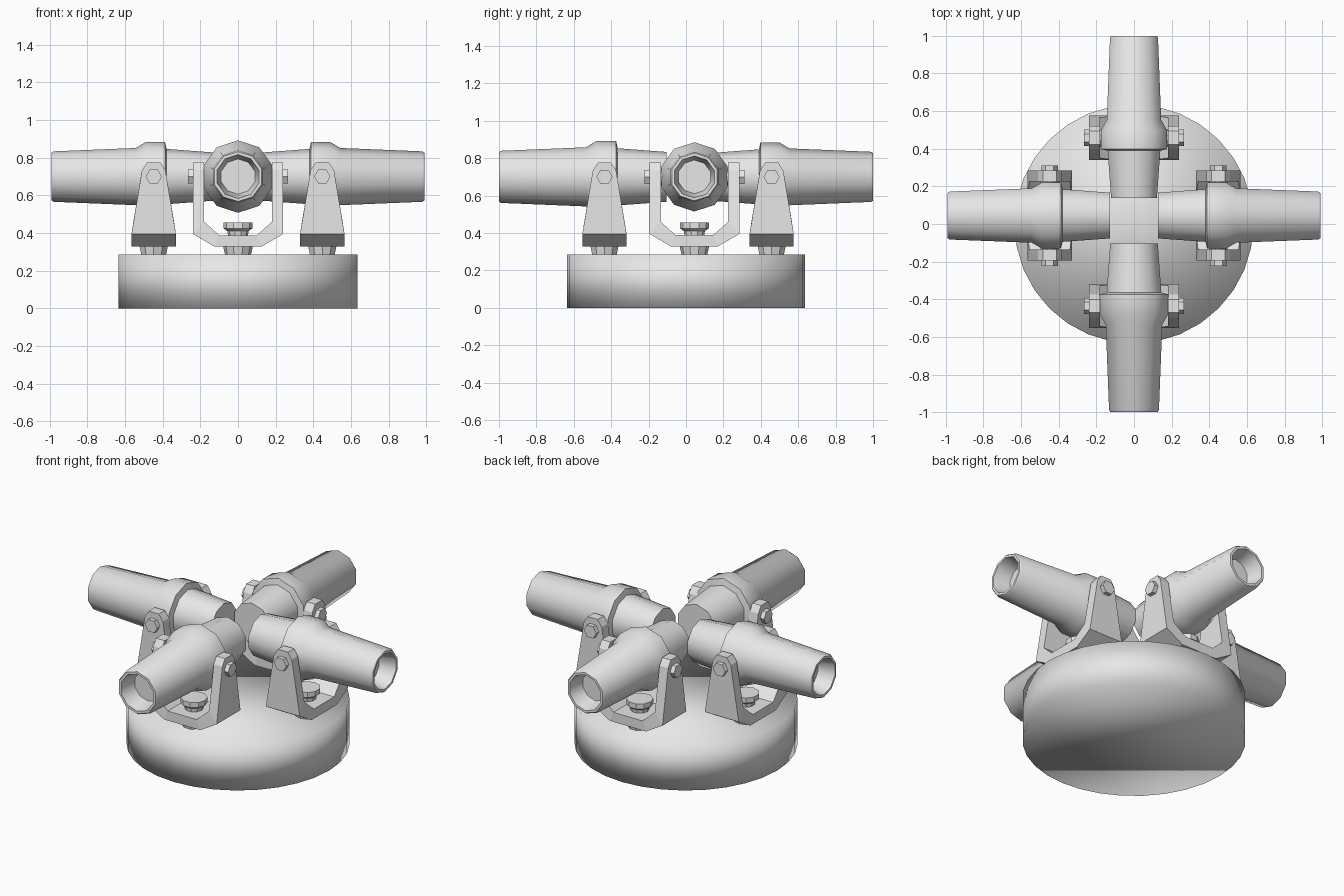
import bpy, bmesh, math
from mathutils import Matrix

if "Cube" in bpy.data.objects:
    bpy.data.objects.remove(bpy.data.objects["Cube"])

grey = bpy.data.materials.new("plain_grey")
grey.diffuse_color = (0.8, 0.8, 0.8, 1)
grey.use_nodes = True
grey.node_tree.nodes["Principled BSDF"].inputs["Base Color"].default_value = grey.diffuse_color


def finish(bm, name, matrix, smooth=None):
    bmesh.ops.recalc_face_normals(bm, faces=bm.faces)
    me = bpy.data.meshes.new(name)
    bm.to_mesh(me)
    bm.free()
    me.materials.append(grey)
    ob = bpy.data.objects.new(name, me)
    bpy.context.collection.objects.link(ob)
    ob.matrix_world = matrix
    if smooth:
        bpy.ops.object.select_all(action='DESELECT')
        ob.select_set(True)
        bpy.context.view_layer.objects.active = ob
        bpy.ops.object.shade_smooth_by_angle(angle=math.radians(smooth))
    return ob


def skin(bm, loops):
    """Bridge equal loops of points and cap both ends."""
    rings = [[bm.verts.new(p) for p in lp] for lp in loops]
    n = len(rings[0])
    for a, b in zip(rings, rings[1:]):
        for i in range(n):
            j = (i + 1) % n
            bm.faces.new((a[i], a[j], b[j], b[i]))
    bm.faces.new(rings[0])
    bm.faces.new(rings[-1])


def lathe(bm, profile, sides, axis, phase=0.0):
    """Closed turned shape from (position, radius) pairs along an axis."""
    loops = []
    for t, r in profile:
        lp = []
        for i in range(sides):
            a = phase + 2 * math.pi * i / sides
            u, v = r * math.cos(a), r * math.sin(a)
            lp.append({'x': (t, u, v), 'y': (u, -t, v), 'z': (u, v, t)}[axis])
        loops.append(lp)
    skin(bm, loops)


# round base, smooth all over
bm = bmesh.new()
lathe(bm, [(0, 0.635), (0.286, 0.635)], 32, 'z')
base = finish(bm, "base", Matrix())
for p in base.data.polygons:
    p.use_smooth = True

BARREL = [(-0.32, 0.128), (-0.068, 0.147), (-0.06, 0.185), (0.04, 0.185),
          (0.095, 0.152), (0.532, 0.134), (0.542, 0.127), (0.542, 0.112),
          (0.44, 0.09)]
PIVOT_Z = 0.70


def half_width(z):
    """Yoke arm narrows towards the top."""
    if z < 0.4:
        return 0.118
    if z < 0.735:
        return 0.118 + (z - 0.4) / 0.335 * (0.062 - 0.118)
    return 0.062 + (z - 0.735) / 0.041 * (0.035 - 0.062)


# (outer x, outer z, inner x, inner z) down one arm of the yoke
ARM = [(0.24, 0.776, 0.18, 0.776), (0.24, 0.735, 0.18, 0.735),
       (0.24, 0.395, 0.18, 0.46), (0.125, 0.328, 0.10, 0.388)]
YOKE = ARM + [(-a, b, -c, d) for a, b, c, d in reversed(ARM)]


def gun(side, x, y, turn, scale=1.0):
    place = Matrix.Translation((x, y, 0)) @ Matrix.Rotation(math.radians(turn), 4, 'Z')

    # tapered barrel with collar and hollow muzzle, pointing to local -y
    bm = bmesh.new()
    lathe(bm, BARREL, 10, 'y', math.pi / 2)
    finish(bm, side + "_barrel",
           place @ Matrix.Translation((0, 0, PIVOT_Z)) @ Matrix.Scale(scale, 4), 45)

    # u-shaped yoke
    bm = bmesh.new()
    loops = []
    for ox, oz, ix, iz in YOKE:
        wo, wi = half_width(oz), half_width(iz)
        loops.append([(ox, -wo, oz), (ox, wo, oz), (ix, wi, iz), (ix, -wi, iz)])
    skin(bm, loops)
    finish(bm, side + "_yoke", place)

    # pivot pin with hexagonal heads
    bm = bmesh.new()
    lathe(bm, [(-0.21, 0.048), (0.21, 0.048)], 10, 'x')
    for s in (-1, 1):
        lathe(bm, [(s * 0.2, 0.043), (s * 0.267, 0.043)], 6, 'x')
    finish(bm, side + "_pivot", place @ Matrix.Translation((0, 0, PIVOT_Z)))

    # swivel post below the yoke and nut above it
    bm = bmesh.new()
    lathe(bm, [(0.27, 0.066), (0.335, 0.08)], 10, 'z')
    lathe(bm, [(0.38, 0.052), (0.41, 0.056), (0.425, 0.077), (0.457, 0.077)], 10, 'z')
    finish(bm, side + "_swivel_post", place)


gun("front", 0, -0.436, 0, 1.04)
gun("right", 0.448, 0.045, 90)
gun("back", 0, 0.458, 180)
gun("left", -0.448, 0.045, 270)
